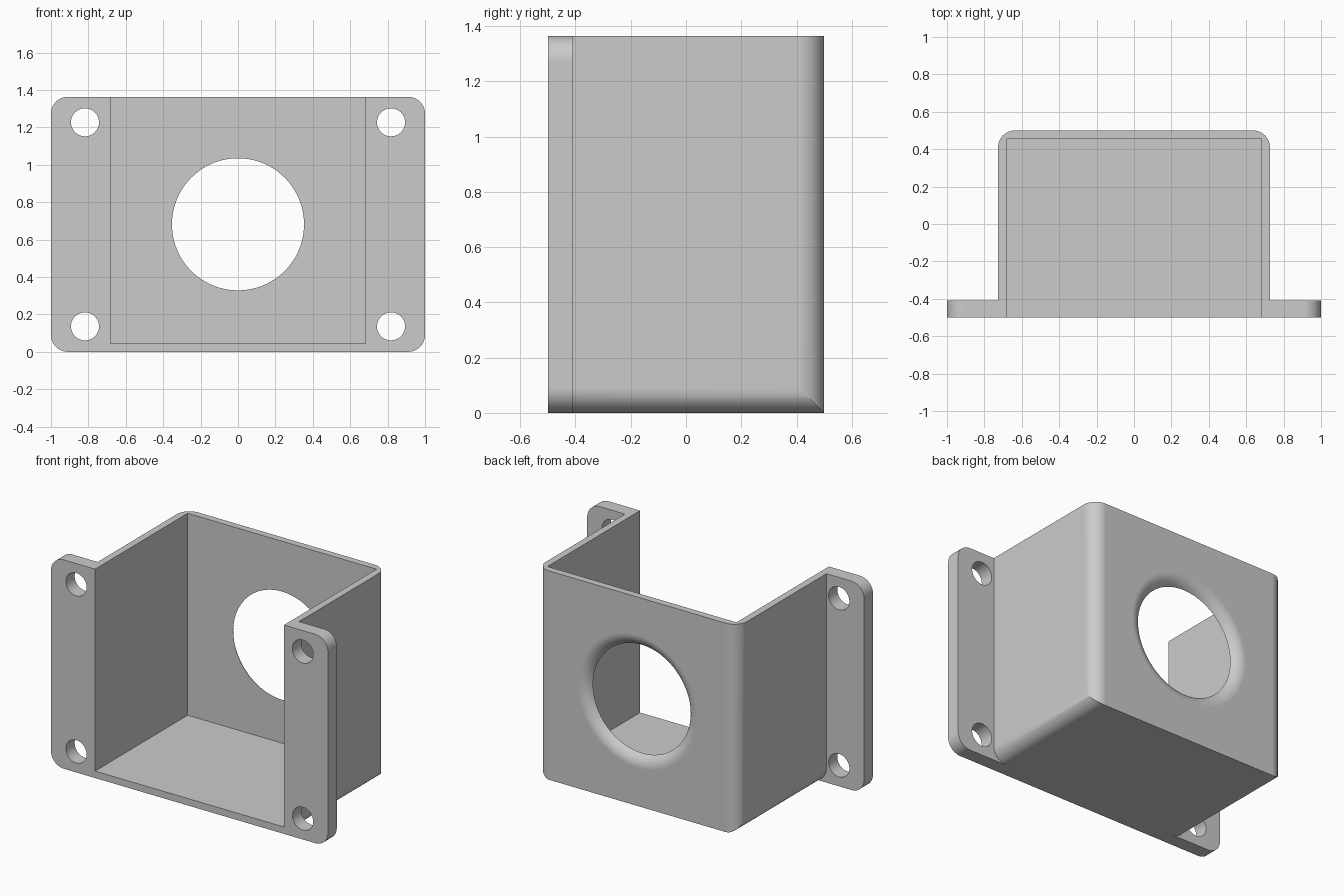
import bpy, bmesh
from math import sin, cos, pi, radians

cube = bpy.data.objects.get("Cube")
if cube:
    bpy.data.objects.remove(cube, do_unlink=True)

U = 1 / 22            # drawing unit
H = 30 * U            # height
R = 2 * U             # outer fillet radius and flange thickness
FRONT, BACK = -0.5, 0.5

grey = bpy.data.materials.new("plain grey")
grey.use_nodes = True
grey.diffuse_color = (0.6, 0.6, 0.6, 1)
grey.node_tree.nodes["Principled BSDF"].inputs["Base Color"].default_value = (0.6, 0.6, 0.6, 1)


def loft(name, loops):
    """Solid through a stack of equal loops of 3D points."""
    bm = bmesh.new()
    rings = [[bm.verts.new(p) for p in loop] for loop in loops]
    n = len(rings[0])
    for a, b in zip(rings, rings[1:]):
        for i in range(n):
            j = (i + 1) % n
            bm.faces.new((a[i], a[j], b[j], b[i]))
    bm.faces.new(rings[0])
    bm.faces.new(rings[-1])
    bmesh.ops.recalc_face_normals(bm, faces=bm.faces[:])
    mesh = bpy.data.meshes.new(name)
    bm.to_mesh(mesh)
    bm.free()
    mesh.materials.append(grey)
    obj = bpy.data.objects.new(name, mesh)
    bpy.context.collection.objects.link(obj)
    return obj


def rectangle(x, lo, hi, low_r=0, high_r=0, steps=10):
    """Rectangle from -x to x and lo to hi, with rounded low or high corners."""
    pts = []
    corners = [(1, lo, 1, low_r, -90), (1, hi, -1, high_r, 0),
               (-1, hi, -1, high_r, 90), (-1, lo, 1, low_r, 180)]
    for side, v, inward, r, start in corners:
        count = steps if r else 0
        for i in range(count + 1):
            t = radians(start + 90 * i / max(count, 1))
            pts.append((side * (x - r) + r * cos(t), v + inward * r + r * sin(t)))
    return pts


def along_y(name, pts, y0, y1):
    return loft(name, [[(x, y, z) for x, z in pts] for y in (y0, y1)])


def along_z(name, pts, z0, z1):
    return loft(name, [[(x, y, z) for x, y in pts] for z in (z0, z1)])


def turned(name, x, z, profile, n):
    """Solid of revolution about the y direction; profile holds (y, radius)."""
    return loft(name, [[(x + r * cos(2 * pi * i / n), y, z + r * sin(2 * pi * i / n))
                        for i in range(n)] for y, r in profile])


def combine(obj, other, operation):
    mod = obj.modifiers.new(operation.lower(), 'BOOLEAN')
    mod.operation = operation
    mod.solver = 'EXACT'
    mod.object = other
    bpy.ops.object.select_all(action='DESELECT')
    bpy.context.view_layer.objects.active = obj
    obj.select_set(True)
    bpy.ops.object.modifier_apply(modifier=mod.name)
    bpy.data.objects.remove(other, do_unlink=True)


# Housing: rounded bottom side edges crossed with rounded upright back edges
bracket = along_y("mounting_bracket", rectangle(16 * U, 0, H, low_r=R), FRONT, BACK)
outline = along_z("back_outline", rectangle(16 * U, FRONT - R, BACK, high_r=R), -R, H + R)
combine(bracket, outline, 'INTERSECT')

# Mounting flange with rounded corners
flange = along_y("flange", rectangle(1, 0, H, R, R), FRONT, FRONT + R)
combine(bracket, flange, 'UNION')

# Cavity open to the front and the top
cavity = along_y("cavity", rectangle(15 * U, U, H + R), FRONT - R, BACK - U)
combine(bracket, cavity, 'DIFFERENCE')

# Large opening in the back wall with a rounded outer rim
rim = []
for i in range(11):
    t = radians(30 + 6 * i)
    rim.append((BACK - R + R * sin(t), 9.5 * U - R * cos(t)))
profile = [(BACK - 2 * R, rim[0][1])] + rim + [(BACK + R, rim[-1][1])]
combine(bracket, turned("opening", 0, H / 2, profile, 96), 'DIFFERENCE')

# Screw holes
for side in (-1, 1):
    for z in (3 * U, H - 3 * U):
        hole = turned("screw_hole", side * 18 * U, z,
                      [(FRONT - R, 0.075), (FRONT + 2 * R, 0.075)], 48)
        combine(bracket, hole, 'DIFFERENCE')

# Smooth fillets beside flat faces
bpy.ops.object.shade_smooth_by_angle(angle=radians(25))
weighted = bracket.modifiers.new("flat_face_normals", 'WEIGHTED_NORMAL')
weighted.keep_sharp = True
